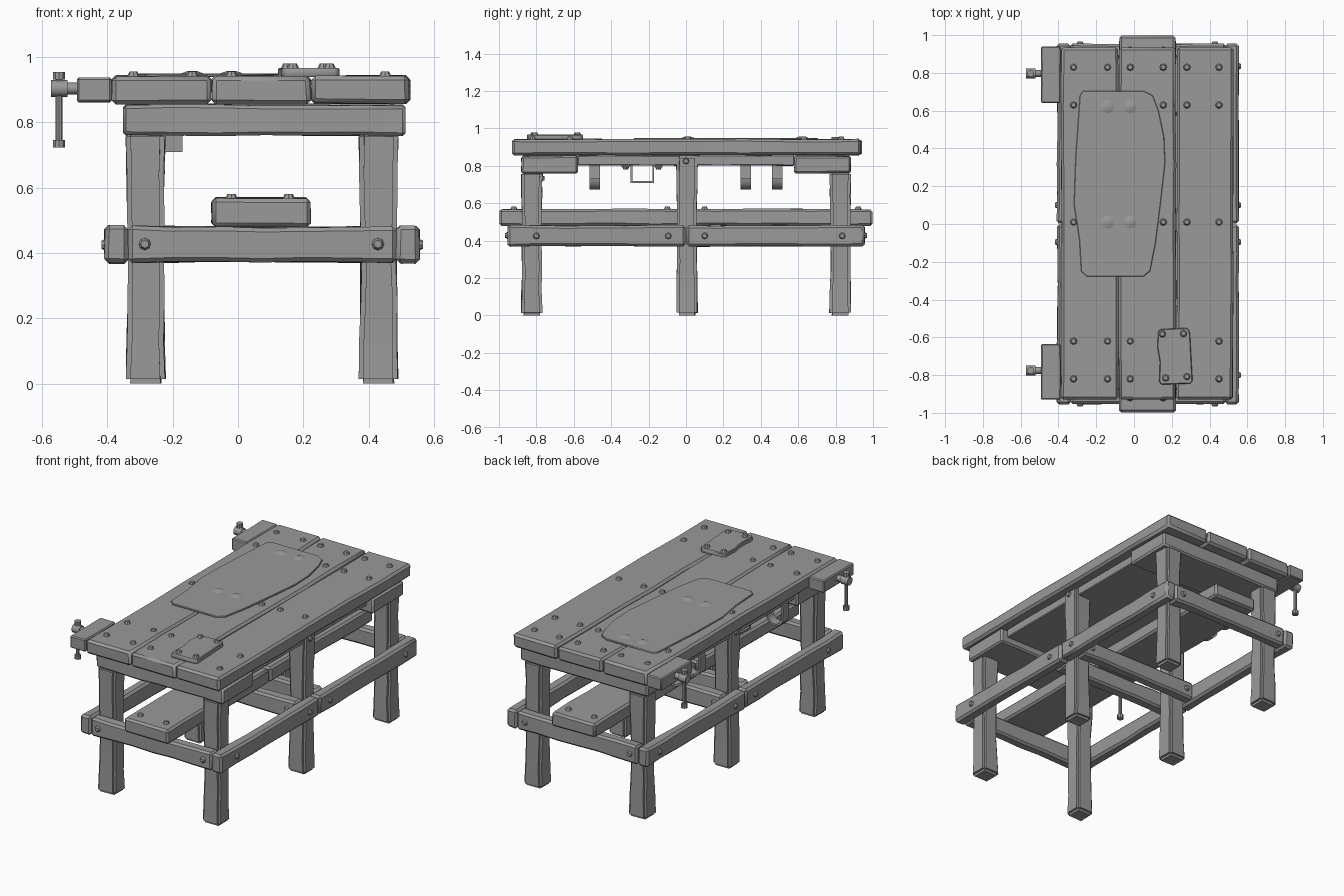
import bpy, bmesh, math, random
from mathutils import Vector, Matrix

if "Cube" in bpy.data.objects:
    bpy.data.objects.remove(bpy.data.objects["Cube"])
random.seed(4)

grey = bpy.data.materials.new("plain_grey")
grey.use_nodes = True
tone = (0.32, 0.32, 0.32, 1)
grey.diffuse_color = tone
grey.node_tree.nodes["Principled BSDF"].inputs["Base Color"].default_value = tone
parts = []


def finish(name, bm):
    bmesh.ops.recalc_face_normals(bm, faces=bm.faces)
    mesh = bpy.data.meshes.new(name)
    bm.to_mesh(mesh)
    bm.free()
    mesh.materials.append(grey)
    ob = bpy.data.objects.new(name, mesh)
    bpy.context.collection.objects.link(ob)
    parts.append(ob)
    return ob


def soften(bm, width, segments=1):
    edges = [e for e in bm.edges if len(e.link_faces) == 2 and e.calc_face_angle() > 0.6]
    bmesh.ops.bevel(bm, geom=edges, offset=width, segments=segments, affect='EDGES')


def timber(name, lo, hi, axis, waist=0.0, wobble=0.003, bevel=0.01, segments=1, cuts=5):
    """Hand-hewn beam: a box cut along its length, thinned mid-way and roughened."""
    lo, hi = Vector(lo), Vector(hi)
    mid, size = (lo + hi) / 2, hi - lo
    bm = bmesh.new()
    bmesh.ops.create_cube(bm, size=1)
    bmesh.ops.scale(bm, vec=size, verts=bm.verts)
    normal = Vector([float(i == axis) for i in range(3)])
    for k in range(1, cuts + 1):
        bmesh.ops.bisect_plane(bm, geom=bm.verts[:] + bm.edges[:] + bm.faces[:],
                               plane_co=normal * size[axis] * (k / (cuts + 1) - 0.5),
                               plane_no=normal)
    for v in bm.verts:
        thin = 1 - waist * math.cos(math.pi * v.co[axis] / size[axis])
        for i in range(3):
            if i != axis:
                v.co[i] = v.co[i] * thin + random.uniform(-wobble, wobble)
        v.co += mid
    soften(bm, bevel, segments)
    return finish(name, bm)


def prism(name, outline, axis, lo, hi, bevel=0):
    """Extrude a 2D outline along an axis."""
    bm = bmesh.new()

    def point(p, d):
        c = list(p)
        c.insert(axis, d)
        return bm.verts.new(c)
    face = bm.faces.new([point(p, lo) for p in outline])
    grown = bmesh.ops.extrude_face_region(bm, geom=[face])["geom"]
    shift = Vector([(hi - lo) * (i == axis) for i in range(3)])
    bmesh.ops.translate(bm, vec=shift, verts=[g for g in grown if isinstance(g, bmesh.types.BMVert)])
    if bevel:
        soften(bm, bevel)
    return finish(name, bm)


def rod(name, base, direction, r1, r2, length, sides=10):
    bm = bmesh.new()
    bmesh.ops.create_cone(bm, cap_ends=True, segments=sides, radius1=r1, radius2=r2, depth=length)
    d = Vector(direction)
    turn = d.to_track_quat('Z', 'Y').to_matrix().to_4x4()
    bm.transform(Matrix.Translation(Vector(base) + d * length / 2) @ turn)
    return finish(name, bm)


def bolt(x, y, z, direction=(0, 0, 1)):
    rod("bolt", (x, y, z), direction, 0.019, 0.012, 0.014, 8)


# Table top planks
for x0, x1 in ((-0.385, -0.083), (-0.079, 0.221), (0.226, 0.525)):
    timber("top_plank", (x0, -0.93, 0.856), (x1, 0.935, 0.942), 1, bevel=0.013)

# Boards under the top
for s in (-1, 1):
    timber("end_bearer", (-0.352, s * 0.73 - 0.15, 0.76), (0.513, s * 0.73 + 0.15, 0.853), 0)
timber("long_bearer", (-0.33, -0.58, 0.80), (0.47, 0.58, 0.856), 1, wobble=0.001, bevel=0.005)

# Legs
for x in (-0.282, 0.43):
    for y, top in ((-0.825, 0.77), (0.005, 0.855), (0.825, 0.77)):
        timber("leg", (x - 0.06, y - 0.057, 0), (x + 0.06, y + 0.057, top), 2,
               waist=0.1, bevel=0.014, segments=2)
    side = 1 if x > 0 else -1
    bolt(x + side * 0.056, 0, 0.825, (side, 0, 0))

# Side rails, two butted lengths on each side
for x0, x1, face, side in ((0.485, 0.556, 0.552, 1), (-0.408, -0.337, -0.404, -1)):
    for y0, y1 in ((-0.955, -0.003), (0.003, 0.955)):
        timber("side_rail", (x0, y0, 0.368), (x1, y1, 0.483), 1, waist=0.06, bevel=0.013)
    for y in (-0.8, -0.095, 0.1, 0.835):
        bolt(face, y, 0.425, (side, 0, 0))

# Cross rails at the ends and either side of the middle legs
for s in (-1, 1):
    for name, y in (("end_rail", 0.918), ("middle_rail", 0.1)):
        timber(name, (-0.335, s * y - 0.037, 0.37), (0.485, s * y + 0.037, 0.482), 0,
               waist=0.06, bevel=0.012)
        for x in (-0.285, 0.428):
            bolt(x, s * (y + 0.035), 0.427, (0, s, 0))

# Lower shelf, two boards end to end
for s in (-1, 1):
    y0, y1 = sorted((s * 0.003, s * 0.998))
    timber("shelf_board", (-0.08, y0, 0.48), (0.22, y1, 0.568), 1, bevel=0.012)
    for x in (-0.02, 0.155):
        for y in (0.1, 0.92):
            bolt(x, s * y, 0.567)

# Bolts in the top, leaving out those covered by the patch and plate
columns = (-0.32, -0.14, -0.02, 0.155, 0.28, 0.45)
for y, hidden in ((0.83, ()), (0.63, (1, 2)), (0.01, (1, 2)), (-0.62, (3, 4)), (-0.82, (3, 4))):
    for i, x in enumerate(columns):
        if i not in hidden:
            bolt(x, y, 0.941)

# Worn patch lying over the planks, with covered bolts showing as lumps
patch = [(-0.27, 0.705), (0.05, 0.705), (0.10, 0.68), (0.13, 0.6), (0.16, 0.46), (0.165, 0.32),
         (0.14, 0.1), (0.115, -0.1), (0.085, -0.25), (0.05, -0.278), (-0.25, -0.278),
         (-0.28, -0.25), (-0.29, -0.08), (-0.318, 0.1), (-0.31, 0.35), (-0.287, 0.68)]
prism("worn_patch", patch, 2, 0.938, 0.949, 0.003)
for x in (-0.14, -0.02):
    for y in (0.62, 0.01):
        rod("patch_lump", (x, y, 0.947), (0, 0, 1), 0.04, 0.012, 0.01, 16)

# Repair plate
plate = [(0.14, -0.557), (0.28, -0.55), (0.296, -0.57), (0.31, -0.83), (0.3, -0.845),
         (0.145, -0.85), (0.133, -0.835), (0.137, -0.73), (0.123, -0.65), (0.128, -0.57)]
prism("repair_plate", plate, 2, 0.938, 0.966, 0.004)
for x, y in ((0.15, -0.582), (0.262, -0.58), (0.168, -0.815), (0.28, -0.808)):
    bolt(x, y, 0.965)

# Vises at both ends of one long side
for y0, y1, y in ((0.64, 0.94, 0.797), (-0.93, -0.635, -0.775)):
    timber("vise_jaw", (-0.492, y0, 0.861), (-0.387, y1, 0.936), 1, wobble=0.001, bevel=0.006)
    rod("vise_screw", (-0.53, y, 0.903), (1, 0, 0), 0.018, 0.018, 0.05, 12)
    rod("vise_head", (-0.572, y, 0.903), (1, 0, 0), 0.026, 0.026, 0.05, 12)
    rod("vise_handle", (-0.547, y, 0.73), (0, 0, 1), 0.011, 0.011, 0.21, 10)
    for z in (0.722, 0.93):
        rod("handle_knob", (-0.547, y, z), (0, 0, 1), 0.019, 0.019, 0.024, 10)

# Curved tool hooks under the top
arc = [math.pi * (1 + k / 10) for k in range(11)]
hook = [(-0.34, 0.802)]
hook += [(-0.28 + 0.06 * math.cos(a), 0.732 + 0.06 * math.sin(a)) for a in arc]
hook += [(-0.28 + 0.048 * math.cos(a), 0.732 + 0.048 * math.sin(a)) for a in reversed(arc)]
hook += [(-0.328, 0.802)]
for y in (-0.487, 0.32, 0.487):
    prism("tool_hook", hook, 1, y - 0.028, y + 0.028)

# Square bracket with flanges
bracket = [(-0.345, 0.802), (-0.345, 0.792), (-0.297, 0.792), (-0.297, 0.708), (-0.17, 0.708),
           (-0.17, 0.792), (-0.125, 0.792), (-0.125, 0.802), (-0.18, 0.802), (-0.18, 0.718),
           (-0.287, 0.718), (-0.287, 0.802)]
prism("square_bracket", bracket, 0, -0.235, -0.17)
for y in (-0.322, -0.147):
    bolt(-0.2, y, 0.793, (0, 0, -1))

# Smooth shading with crisp edges
bpy.ops.object.select_all(action='DESELECT')
for ob in parts:
    ob.select_set(True)
bpy.context.view_layer.objects.active = parts[0]
bpy.ops.object.shade_smooth_by_angle(angle=math.radians(35))
